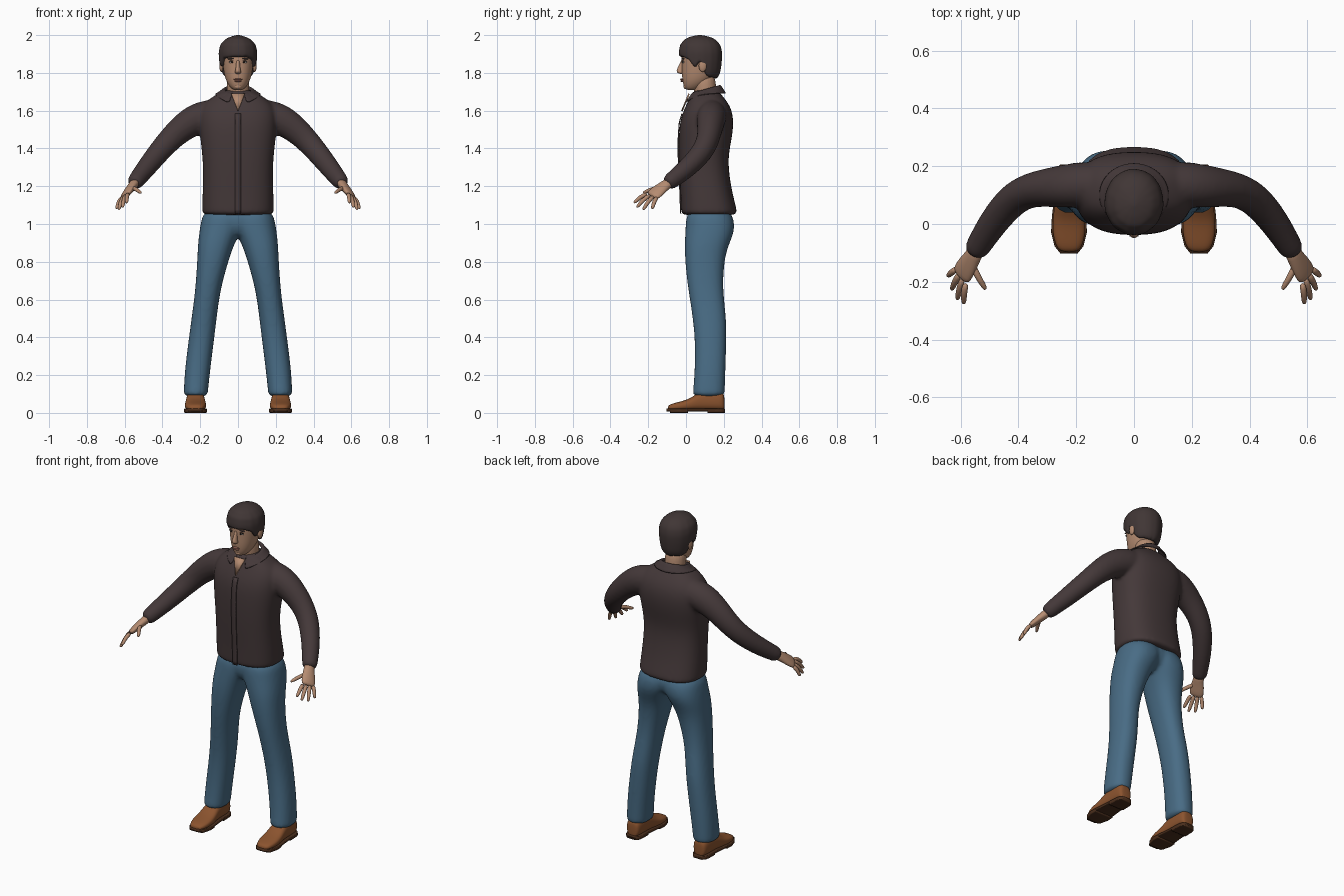
import bpy, bmesh, math, random
from mathutils import Vector as V, Matrix

random.seed(4)
old = bpy.data.objects.get("Cube")
if old:
    bpy.data.objects.remove(old)


def material(name, *rgb):
    m = bpy.data.materials.new(name)
    m.use_nodes = True
    m.diffuse_color = (*rgb, 1)
    m.node_tree.nodes["Principled BSDF"].inputs["Base Color"].default_value = (*rgb, 1)
    return m


SHIRT = material("dark brown cloth", .058, .040, .041)
HAIR = material("dark hair", .052, .037, .036)
DENIM = material("blue denim", .066, .150, .235)
SKIN = material("skin", .46, .26, .165)
LEATHER = material("brown leather", .26, .088, .028)
SOLE = material("dark sole", .07, .028, .012)
WHITE = material("eye white", .55, .5, .46)
DARK = material("dark eye", .02, .013, .01)
LIP = material("lip", .36, .15, .11)


def ring(c, u, v, p=2.0, n=20):
    """Superellipse cross-section."""
    out = []
    for i in range(n):
        a = math.tau * i / n
        f = [math.copysign(abs(t) ** (2 / p), t) for t in (math.cos(a), math.sin(a))]
        out.append(V(c) + V(u) * f[0] + V(v) * f[1])
    return out


def loft(bm, rings, side=1):
    rows = [[bm.verts.new((q.x * side, q.y, q.z)) for q in r] for r in rings]
    n = len(rows[0])
    for a, b in zip(rows, rows[1:]):
        for i in range(n):
            bm.faces.new((a[i], a[(i + 1) % n], b[(i + 1) % n], b[i]))
    bm.faces.new(rows[0])
    bm.faces.new(rows[-1])


def level(z, x0, x1, y0, y1, p=2.3):
    """Horizontal section from its extents."""
    return ring(((x0 + x1) / 2, (y0 + y1) / 2, z), ((x1 - x0) / 2, 0, 0), (0, (y1 - y0) / 2, 0), p)


def tube(points, hint, n=16):
    """Sections (x, y, z, radius along hint, other radius) square to a path."""
    cs = [V(q[:3]) for q in points]
    out = []
    for i, q in enumerate(points):
        t = (cs[min(i + 1, len(cs) - 1)] - cs[max(i - 1, 0)]).normalized()
        u = V(hint)
        u = (u - t * u.dot(t)).normalized()
        out.append(ring(cs[i], u * q[3], t.cross(u) * q[4], 2, n))
    return out


def finish(name, bm, mat, mirror=False, subsurf=0, voxel=0, solid=0):
    bmesh.ops.recalc_face_normals(bm, faces=bm.faces)
    me = bpy.data.meshes.new(name)
    bm.to_mesh(me)
    bm.free()
    for f in me.polygons:
        f.use_smooth = True
    me.materials.append(mat)
    ob = bpy.data.objects.new(name, me)
    bpy.context.collection.objects.link(ob)
    if mirror:
        ob.modifiers.new("mirror", "MIRROR").use_mirror_merge = False
    if solid:
        s = ob.modifiers.new("thickness", "SOLIDIFY")
        s.thickness, s.offset = solid, 0
    if subsurf:
        s = ob.modifiers.new("round", "SUBSURF")
        s.levels = s.render_levels = subsurf
    if voxel:
        r = ob.modifiers.new("blend", "REMESH")
        r.mode, r.voxel_size, r.use_smooth_shade = "VOXEL", voxel, True
        s = ob.modifiers.new("relax", "SMOOTH")
        s.factor, s.iterations = .5, 6
    return ob


def blob(name, mat, c, r, tilt=0, mirror=True):
    bm = bmesh.new()
    m = Matrix.Translation(c) @ Matrix.Rotation(tilt, 4, "Y") @ Matrix.Diagonal((*r, 1))
    bmesh.ops.create_uvsphere(bm, u_segments=16, v_segments=10, radius=1, matrix=m)
    return finish(name, bm, mat, mirror)


def sample(table, z):
    """Interpolate a table of rows sorted by z."""
    for a, b in zip(table, table[1:]):
        if z <= b[0]:
            t = max(0, (z - a[0]) / (b[0] - a[0]))
            return [p + (q - p) * t for p, q in zip(a[1:], b[1:])]
    return list(table[-1][1:])


# Shirt: torso (z, half width, front, back) blended with both sleeves
TORSO = [(1.045, .19, -.025, .268), (1.06, .192, -.028, .275), (1.15, .19, -.03, .25),
         (1.26, .186, -.036, .23), (1.36, .19, -.04, .224), (1.46, .203, -.04, .246),
         (1.54, .21, -.034, .254), (1.6, .205, -.015, .245), (1.645, .178, .008, .222),
         (1.68, .125, .022, .192), (1.715, .07, .045, .165)]
SLEEVE = [(.08, .14, 1.585, .07, .08), (.16, .138, 1.575, .08, .085), (.23, .132, 1.553, .078, .085),
          (.3, .126, 1.505, .068, .074), (.36, .118, 1.448, .061, .066), (.42, .088, 1.38, .059, .06),
          (.485, .01, 1.298, .053, .054), (.535, -.07, 1.235, .045, .046), (.556, -.105, 1.208, .042, .042)]
bm = bmesh.new()
loft(bm, [level(z, -w, w, f, b, 2.5) for z, w, f, b in TORSO])
for s in (1, -1):
    loft(bm, tube(SLEEVE, (0, 1, .2)), s)
finish("shirt", bm, SHIRT, subsurf=2, voxel=.01)

# Button placket
bm = bmesh.new()
rows = []
for i in range(24):
    z = 1.055 + i * .023
    y = sample(TORSO, z)[1] - .001
    rows.append([bm.verts.new((x, y, z)) for x in (-.015, .015)])
for a, b in zip(rows, rows[1:]):
    bm.faces.new((a[0], a[1], b[1], b[0]))
finish("shirt_placket", bm, SHIRT, solid=.006)

# Folded collar, open at the front
bm = bmesh.new()
rows = []
for i in range(29):
    a = math.radians(22 + 316 * i / 28)
    f = (1 + math.cos(a)) / 2
    s, c = math.sin(a), math.cos(a)
    rows.append([bm.verts.new(q) for q in (
        (.066 * s, .105 - .07 * c, 1.715 - .03 * f),
        (.074 * s, .105 - .076 * c, 1.742 - .045 * f),
        (.1 * s, .1 - .092 * c, 1.715 - .05 * f),
        (.122 * s, .1 - .112 * c, 1.69 - .06 * f ** 4))])
for a, b in zip(rows, rows[1:]):
    for k in range(3):
        bm.faces.new((a[k], a[k + 1], b[k + 1], b[k]))
finish("shirt_collar", bm, SHIRT, solid=.008, subsurf=1)

# Bare skin in the open neckline
bm = bmesh.new()
bm.faces.new([bm.verts.new(q) for q in ((-.036, .016, 1.69), (0, -.022, 1.597), (.036, .016, 1.69))])
finish("neckline", bm, SKIN, solid=.008)

# Jeans: legs (z, inner, outer, front, back) blended with the seat
LEG = [(1.09, -.05, .18, .005, .235), (1.0, -.04, .2, -.003, .262), (.94, -.005, .208, -.006, .25),
       (.89, .02, .213, -.008, .228), (.82, .045, .216, -.007, .206), (.7, .08, .223, .004, .196),
       (.6, .1, .233, .02, .202), (.49, .114, .248, .036, .215), (.38, .127, .263, .047, .214),
       (.23, .146, .282, .046, .21), (.11, .159, .288, .036, .206), (.085, .16, .288, .034, .205)]
bm = bmesh.new()
for s in (1, -1):
    loft(bm, [level(*r) for r in LEG], s)
loft(bm, [level(z, -w, w, f, b) for z, w, f, b in
          ((1.09, .18, .005, .235), (1.0, .17, .0, .25), (.95, .1, .02, .22), (.925, .04, .06, .17))])
finish("jeans", bm, DENIM, subsurf=2, voxel=.01)

# Shoes: uppers (y, half width, top) and soles, lofted heel to toe
UPPER = [(-.097, .026, .036), (-.08, .045, .048), (-.03, .058, .06), (.02, .056, .075),
         (.06, .051, .105), (.1, .048, .12), (.17, .046, .118), (.195, .04, .11), (.204, .026, .09)]
bm = bmesh.new()
loft(bm, [ring((.225, y, (t + .012) / 2), (w, 0, 0), (0, 0, (t - .012) / 2), 2.6) for y, w, t in UPPER])
finish("shoes", bm, LEATHER, mirror=True, subsurf=2)
bm = bmesh.new()
for y0, y1, z0 in ((-.102, .206, .008), (-.085, .01, 0), (.115, .206, 0)):
    rows = []
    for i in range(13):
        y = y0 + (y1 - y0) * i / 12
        w = max(.02, sample(UPPER, y)[0] + .004)
        rows.append(ring((.225, y, (z0 + .023) / 2), (w, 0, 0), (0, 0, (.023 - z0) / 2), 8))
    loft(bm, rows)
finish("shoe_soles", bm, SOLE, mirror=True)

# Hands: palm, four fingers and thumb
SIDE = V((-.5, -.8, .3)).normalized()
bm = bmesh.new()
loft(bm, tube([(.54, -.08, 1.225, .03, .026), (.556, -.11, 1.205, .031, .024),
               (.575, -.14, 1.182, .04, .021), (.592, -.168, 1.158, .043, .018),
               (.602, -.184, 1.147, .038, .012)], SIDE))
knuckle = V((.598, -.178, 1.152))
tips = ((.59, -.277, 1.112), (.612, -.262, 1.088), (.632, -.228, 1.075), (.645, -.18, 1.08))
fingers = [(knuckle + SIDE * (.031 - .0205 * i), V(t)) for i, t in enumerate(tips)]
fingers.append((V((.562, -.135, 1.192)), V((.513, -.228, 1.165))))
for base, tip in fingers:
    mid = base.lerp(tip, .5) + V((.003, -.002, .007))
    path = [(base, .0125), (mid, .0115), (base.lerp(tip, .85), .01), (tip, .006)]
    loft(bm, tube([(*p, r, r) for p, r in path], SIDE + V((.1, 0, .4)), 10))
finish("hands", bm, SKIN, mirror=True, subsurf=1)

# Head (z, centre y, half width, half depth) and neck
HEAD = [(1.708, .03, .022, .028), (1.722, .036, .04, .046), (1.75, .053, .06, .071),
        (1.79, .067, .074, .09), (1.85, .074, .083, .098), (1.9, .075, .087, .101),
        (1.95, .077, .076, .088), (1.98, .077, .045, .055)]
bm = bmesh.new()
loft(bm, [level(z, -w, w, c - d, c + d, 2.15) for z, c, w, d in HEAD])
loft(bm, [level(z, -.06, .06, c - .06, c + .06, 2) for z, c in ((1.63, .108), (1.72, .1), (1.8, .095))])
# Nose bridge, tip and nostrils
loft(bm, [level(z, -w, w, y - d, y + d, 2) for z, y, w, d in
          ((1.872, -.015, .009, .01), (1.84, -.023, .01, .014), (1.815, -.031, .014, .02),
           (1.803, -.029, .018, .02), (1.794, -.022, .012, .012))])
finish("head", bm, SKIN, subsurf=2)


def face(x, z):
    c, w, d = sample(HEAD, z)
    return c - d * math.sqrt(max(0, 1 - (x / w) ** 2))


# Facial details
blob("ears", SKIN, (.088, .088, 1.838), (.011, .021, .033))
blob("eyes", WHITE, (.033, face(.033, 1.857) + .002, 1.857), (.014, .006, .006))
blob("irises", DARK, (.032, face(.032, 1.857) - .002, 1.857), (.006, .004, .0055))
blob("upper_lids", DARK, (.033, face(.033, 1.863) + .001, 1.8635), (.016, .006, .0022), .1)
blob("eyebrows", HAIR, (.035, face(.035, 1.876) + .002, 1.876), (.02, .008, .0042), .1)
blob("upper_lip", LIP, (0, face(0, 1.766) - .002, 1.766), (.024, .009, .0042), 0, False)
blob("lower_lip", LIP, (0, face(0, 1.757) - .001, 1.757), (.02, .009, .005), 0, False)
blob("chin", SKIN, (0, -.001, 1.728), (.02, .012, .014), 0, False)

# Hair: cap whose lower edge follows the hairline around the head
CAP = [(1.76, .078, .074, .083), (1.8, .078, .09, .104), (1.86, .077, .1, .113),
       (1.91, .076, .103, .116), (1.95, .075, .094, .107), (1.98, .074, .066, .08),
       (1.993, .073, .036, .046), (2.0, .073, .008, .01)]
LINE = [(-1, 1.77), (-.5, 1.775), (-.2, 1.8), (-.1, 1.855), (.12, 1.86), (.2, 1.825),
        (.42, 1.835), (.55, 1.875), (1, 1.888)]
N = 48
rows = [[] for _ in range(15)]
for i in range(N):
    a = math.tau * i / N
    s, c = math.sin(a), -math.cos(a)
    low = sample(LINE, -c)[0] + random.uniform(-.004, .004)
    lock = 1 + random.uniform(-.012, .012)
    for k in range(15):
        t = max(0, k - 1) / 13
        z = low + (2.0 - low) * (1 - (1 - t) ** 1.8)
        cy, w, d = sample(CAP, z)
        g = .82 if k == 0 else lock
        rows[k].append(V((w * s * g, cy + d * c * g, z)))
bm = bmesh.new()
loft(bm, rows)
finish("hair", bm, HAIR, subsurf=1)
